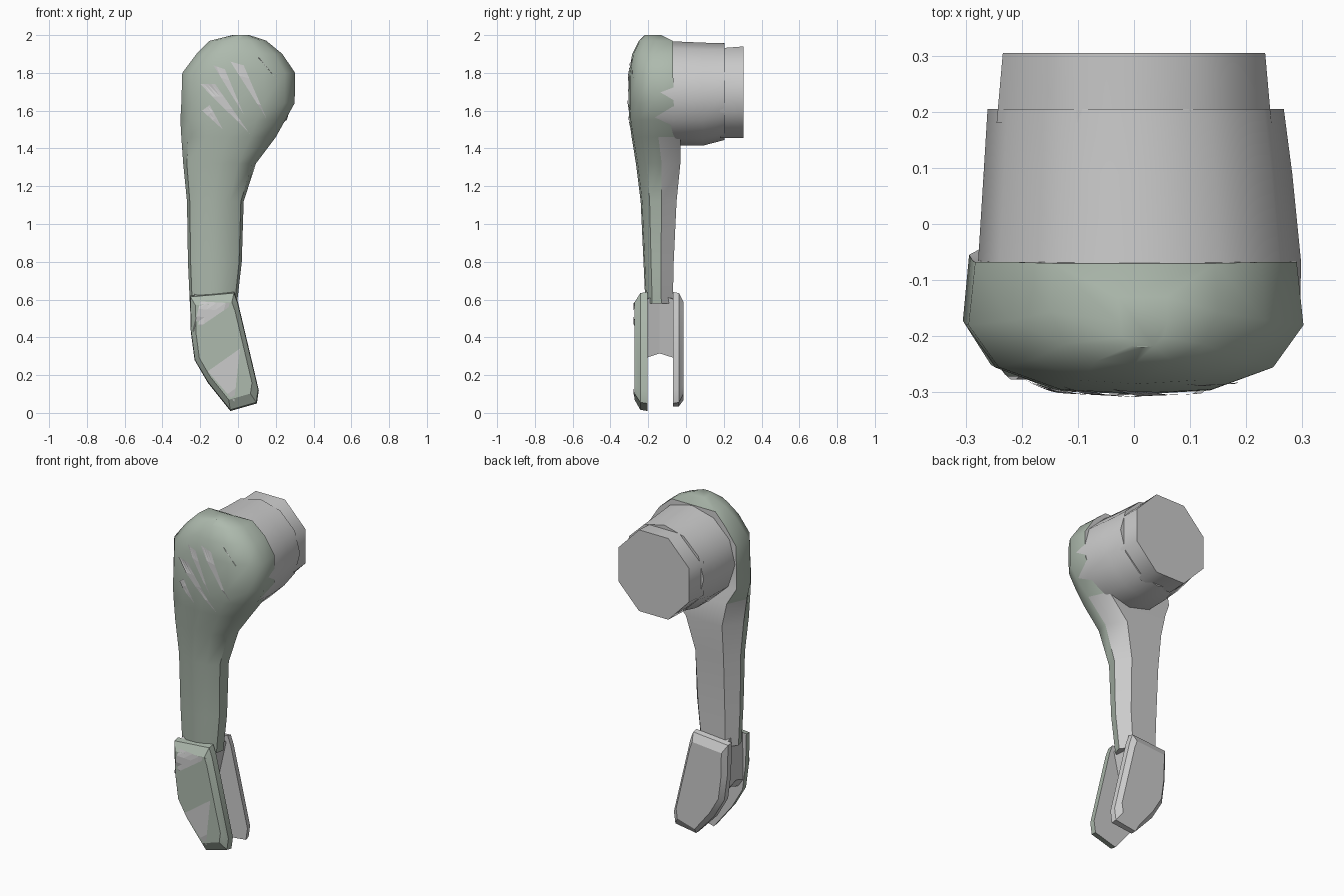
import bpy, bmesh, math
from mathutils import Vector
from mathutils.bvhtree import BVHTree

if "Cube" in bpy.data.objects:
    bpy.data.objects.remove(bpy.data.objects["Cube"])

green = bpy.data.materials.new("sage_green")
green.diffuse_color = (0.42, 0.49, 0.42, 1)
green.use_nodes = True
green.node_tree.nodes["Principled BSDF"].inputs["Base Color"].default_value = green.diffuse_color
grey = bpy.data.materials.new("grey")
grey.diffuse_color = (0.8, 0.8, 0.8, 1)
grey.use_nodes = True
grey.node_tree.nodes["Principled BSDF"].inputs["Base Color"].default_value = grey.diffuse_color


def finish(name, bm, smooth=None):
    bmesh.ops.recalc_face_normals(bm, faces=bm.faces)
    me = bpy.data.meshes.new(name)
    bm.to_mesh(me)
    bm.free()
    me.materials.append(grey)
    me.materials.append(green)
    ob = bpy.data.objects.new(name, me)
    bpy.context.collection.objects.link(ob)
    if smooth:
        bpy.ops.object.select_all(action='DESELECT')
        bpy.context.view_layer.objects.active = ob
        ob.select_set(True)
        bpy.ops.object.shade_smooth_by_angle(angle=math.radians(smooth))
    return ob


def loft(bm, rings):
    rows = [[bm.verts.new(p) for p in r] for r in rings]
    n = len(rows[0])
    for a, b in zip(rows, rows[1:]):
        for i in range(n):
            j = (i + 1) % n
            bm.faces.new((a[i], a[j], b[j], b[i]))
    bm.faces.new(rows[0])
    bm.faces.new(rows[-1])


# head and arm: sections up the limb (z, x left, x right, y front, y back, headness)
sections = [
    (0.58, -.255, -.005, -.215, -.070, 0), (0.80, -.265, .020, -.225, -.065, 0),
    (1.12, -.270, .030, -.240, -.050, 0), (1.32, -.290, .095, -.265, -.030, 0),
    (1.46, -.300, .200, -.288, -.030, .5), (1.55, -.305, .250, -.300, -.055, 1),
    (1.64, -.300, .300, -.304, -.065, 1), (1.80, -.295, .302, -.302, -.068, 1),
    (1.90, -.220, .235, -.285, -.068, 1), (1.97, -.150, .150, -.250, -.070, 1),
    (2.00, -.030, .060, -.220, -.130, 1)]
arm_half = [(.5, .04), (.9, .25), (1, .58), (.62, 1)]
head_half = [(.45, .03), (.82, .2), (1, .52), (.96, 1)]
rings = []
for z, xl, xr, yf, yb, k in sections:
    half = [(a[0] + (h[0] - a[0]) * k, a[1] + (h[1] - a[1]) * k)
            for a, h in zip(arm_half, head_half)]
    prof = [(0, 0)] + half + [(-u, v) for u, v in reversed(half)]
    cx, hw = (xl + xr) / 2, (xr - xl) / 2
    rings.append([(cx + hw * u, yf + (yb - yf) * v, z) for u, v in prof])
bm = bmesh.new()
loft(bm, rings)
bm.normal_update()
for f in bm.faces:
    c = f.calc_center_median()
    back = -.075 if c.z > 1.4 else -.125
    f.material_index = int(c.y < back and c.z > .6)
surface = BVHTree.FromBMesh(bm)
finish("head_and_arm", bm, 40)


# joint drum and its end cap: rings along y (y, centre x, x radius, z low, z high)
def drum(name, sides, data, turn):
    bm = bmesh.new()
    out = []
    for y, cx, rx, lo, hi in data:
        out.append([(cx + rx * math.cos(turn + math.tau * i / sides), y,
                     (lo + hi) / 2 + (hi - lo) / 2 * math.sin(turn + math.tau * i / sides))
                    for i in range(sides)])
    loft(bm, out)
    return finish(name, bm, 46)


drum("joint_drum", 12, [(-.17, .01, .285, 1.43, 1.97), (-.07, .01, .288, 1.415, 1.967),
                        (.09, .007, .275, 1.415, 1.96), (.205, .003, .264, 1.445, 1.957)], 0)
drum("drum_end_cap", 8, [(.18, 0, .265, 1.435, 1.95), (.305, 0, .253, 1.435, 1.96)],
     math.pi / 8)

# forked end: two bevelled prongs
outline = [(-.255, .62), (-.25, .43), (-.23, .28), (-.16, .16), (-.04, .01),
           (.10, .05), (.11, .12), (0, .585), (-.02, .64)]
centre = Vector((-.09, .34))


def prong(name, y_in, y_out, lift, colour):
    bm = bmesh.new()

    def ring(y, s):
        return [(centre.x + (x - centre.x) * s, y,
                 max(centre.y + (z - centre.y) * s, lift)) for x, z in outline]
    mid = y_in + (y_out - y_in) * .55
    loft(bm, [ring(y_in, 1), ring(mid, .98), ring(y_out, .82)])
    for f in bm.faces:
        f.material_index = int(colour and f.calc_center_median().y < y_in - .01)
    tree = BVHTree.FromBMesh(bm)
    finish(name, bm, 25)
    return tree


prong_surface = prong("front_prong", -.205, -.272, 0, True)
prong("back_prong", -.068, -.012, .035, False)

# web between the prongs
bm = bmesh.new()
web = [(-.23, .62), (-.235, .34), (-.20, .29), (-.10, .29), (-.03, .60)]
loft(bm, [[(x, y, z + dz) for x, z in web]
          for y, dz in ((-.215, 0), (-.14, .025), (-.06, 0))])
finish("fork_web", bm)


# grey scratches and facets lying just above the front surface
def patch(name, tree, pts):
    bm = bmesh.new()
    bm.faces.new([bm.verts.new((x, -1, z)) for x, z in pts])
    bmesh.ops.subdivide_edges(bm, edges=bm.edges[:], cuts=3, use_grid_fill=True)
    for v in bm.verts:
        hit = tree.ray_cast(v.co, Vector((0, 1, 0)))[0]
        v.co.y = (hit.y if hit else -.22) - .005
    finish(name, bm)


slashes = [[(-.20, 1.74), (-.12, 1.74), (.06, 1.48)],
           [(-.13, 1.84), (-.07, 1.82), (.03, 1.58)],
           [(-.04, 1.86), (.03, 1.84), (.15, 1.56)],
           [(.09, 1.90), (.12, 1.87), (.21, 1.76)],
           [(-.19, 1.60), (-.15, 1.63), (-.08, 1.50)]]
for i, pts in enumerate(slashes):
    patch(f"head_slash_{i + 1}", surface, pts)
for i, pts in enumerate([[(-.20, .59), (-.02, .58), (-.24, .43)],
                         [(.01, .34), (-.16, .22), (-.02, .06)]]):
    patch(f"prong_facet_{i + 1}", prong_surface, pts)
